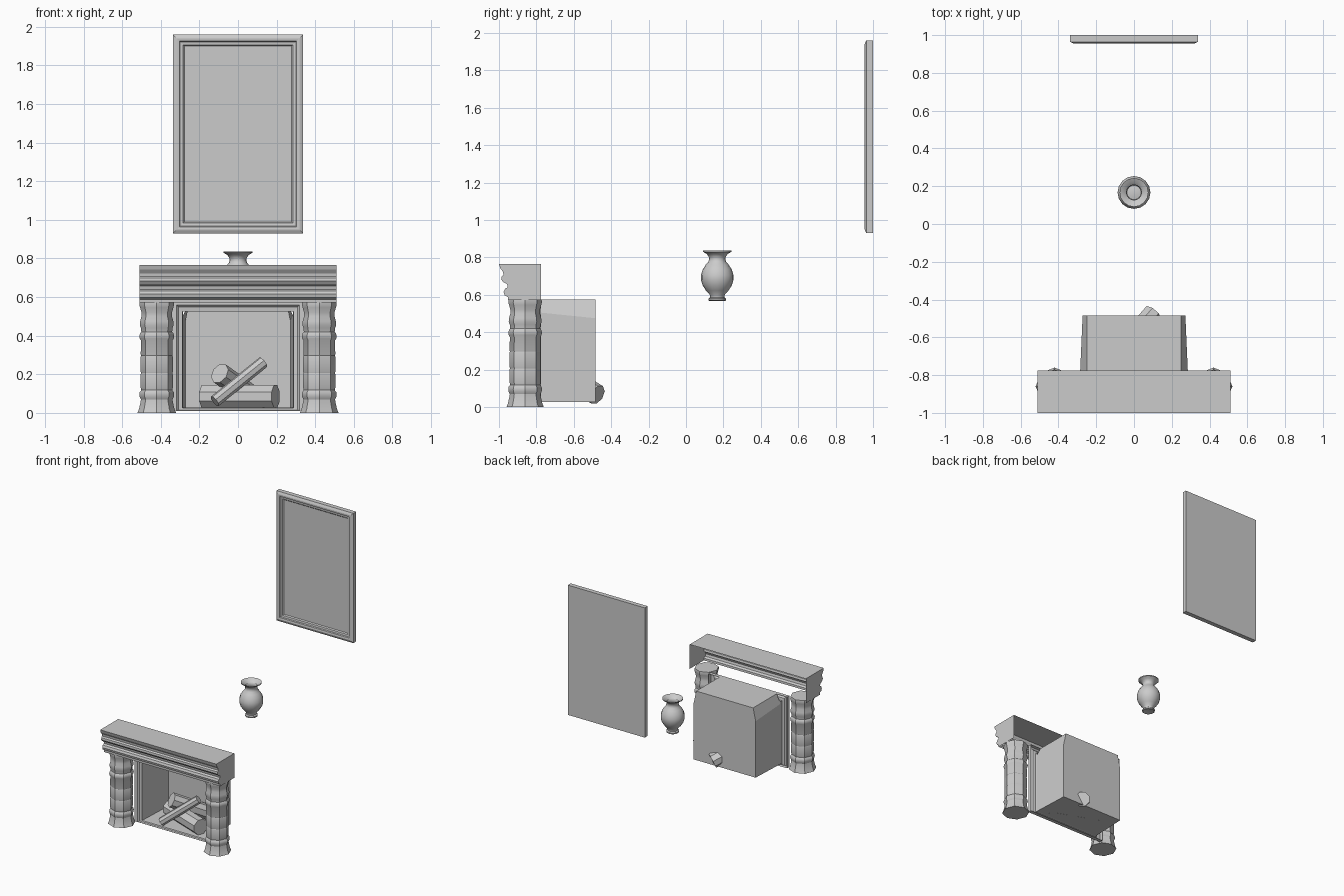
import bpy, bmesh, math
from mathutils import Vector

if "Cube" in bpy.data.objects:
    bpy.data.objects.remove(bpy.data.objects["Cube"])


def loft(name, rings, cap_start=False, cap_end=False, smooth=None):
    """Skin a list of closed point rings into one mesh object."""
    bm = bmesh.new()
    loops = [[bm.verts.new(p) for p in ring] for ring in rings]
    for a, b in zip(loops, loops[1:]):
        n = len(a)
        for i in range(n):
            j = (i + 1) % n
            bm.faces.new((a[i], a[j], b[j], b[i]))
    if cap_start:
        bm.faces.new(loops[0][::-1])
    if cap_end:
        bm.faces.new(loops[-1])
    bmesh.ops.recalc_face_normals(bm, faces=bm.faces)
    me = bpy.data.meshes.new(name)
    bm.to_mesh(me)
    bm.free()
    ob = bpy.data.objects.new(name, me)
    bpy.context.collection.objects.link(ob)
    if smooth:
        bpy.ops.object.select_all(action='DESELECT')
        ob.select_set(True)
        bpy.context.view_layer.objects.active = ob
        bpy.ops.object.shade_smooth_by_angle(angle=math.radians(smooth))
    return ob


def rect(hw, z0, z1, y):
    return [(-hw, y, z0), (hw, y, z0), (hw, y, z1), (-hw, y, z1)]


def lathe(name, x, y, profile, sides, caps, smooth):
    rings = [[(x + r * math.cos(math.tau * i / sides),
               y + r * math.sin(math.tau * i / sides), z)
              for i in range(sides)] for r, z in profile]
    return loft(name, rings, *caps, smooth=smooth)


def log(name, start, end, radius):
    a, b = Vector(start), Vector(end)
    q = (b - a).to_track_quat('Z', 'Y')
    circle = [q @ Vector((radius * math.cos(math.tau * (i + .5) / 8),
                          radius * math.sin(math.tau * (i + .5) / 8), 0)) for i in range(8)]
    return loft(name, [[a + c for c in circle], [b + c for c in circle]], True, True)


# Picture with moulded frame on the far wall
steps = [(0, 1.0), (0, .964), (.014, .957), (.02, .955), (.034, .957),
         (.038, .965), (.053, .967), (.06, .975)]
loft("picture", [rect(.338 - i, .93 + i, 1.96 - i, y) for i, y in steps], True, True)

# Vase, a single turned shell open at the top
lathe("vase", 0, .167,
      [(.02, .572), (.042, .567), (.047, .571), (.047, .58), (.038, .586), (.04, .6),
       (.06, .622), (.078, .65), (.087, .68), (.087, .705), (.078, .735), (.062, .76),
       (.048, .776), (.043, .79), (.046, .805), (.056, .818), (.076, .83), (.076, .836),
       (.055, .826), (.04, .812)],
      16, (True, False), 50)

# Mantel: moulded front and top, open behind and below
profile = [(-.775, .765), (-1.0, .765), (-.993, .742), (-.978, .722), (-.976, .707),
           (-.986, .698), (-.988, .682), (-.978, .668), (-.957, .657), (-.953, .64),
           (-.968, .632), (-.975, .615), (-.97, .597), (-.953, .588), (-.952, .571)]
bm = bmesh.new()
ends = [[bm.verts.new((x, y, z)) for y, z in profile + [(-.775, .571)]] for x in (-.51, .51)]
for i in range(len(profile) - 1):
    bm.faces.new((ends[0][i], ends[0][i + 1], ends[1][i + 1], ends[1][i]))
for e in ends:
    bm.faces.new(e)
bmesh.ops.recalc_face_normals(bm, faces=bm.faces)
mesh = bpy.data.meshes.new("mantel")
bm.to_mesh(mesh)
bm.free()
bpy.context.collection.objects.link(bpy.data.objects.new("mantel", mesh))

# Eight-sided turned columns
column = [(.1, 0), (.092, .02), (.084, .055), (.082, .07), (.088, .082), (.09, .095),
          (.088, .108), (.08, .118), (.083, .13), (.083, .2), (.081, .206), (.083, .212),
          (.083, .292), (.081, .297), (.083, .302), (.082, .375), (.088, .385),
          (.09, .4), (.086, .413), (.08, .42), (.082, .44), (.088, .455), (.086, .475),
          (.079, .5), (.079, .52), (.086, .545), (.09, .56), (.088, .575)]
for side, label in ((-1, "left"), (1, "right")):
    lathe(label + "_column", side * .421, -.86, column, 8, (True, True), 30)

# Stepped surround of the opening
loft("opening_surround", [rect(*s) for s in (
    (.345, .01, .575, -.775), (.345, .01, .575, -.805), (.318, .012, .56, -.805),
    (.308, .016, .548, -.793), (.288, .025, .526, -.79), (.285, .027, .526, -.775))])


# Firebox shell with bevelled upper corners
def box_ring(hw, top_hw, shoulder, y):
    return [(-hw, y, .027), (hw, y, .027), (hw, y, shoulder),
            (top_hw, y, .575), (-top_hw, y, .575), (-hw, y, shoulder)]


loft("firebox", [box_ring(.285, .25, .505, -.78), box_ring(.272, .25, .475, -.485)],
     False, True)

# Stacked logs
log("back_log", (-.18, -.60, .085), (.195, -.745, .085), .063)
log("leaning_log", (-.12, -.79, .06), (.13, -.68, .262), .032)
log("cross_log", (-.095, -.70, .205), (.1, -.475, .065), .056)
